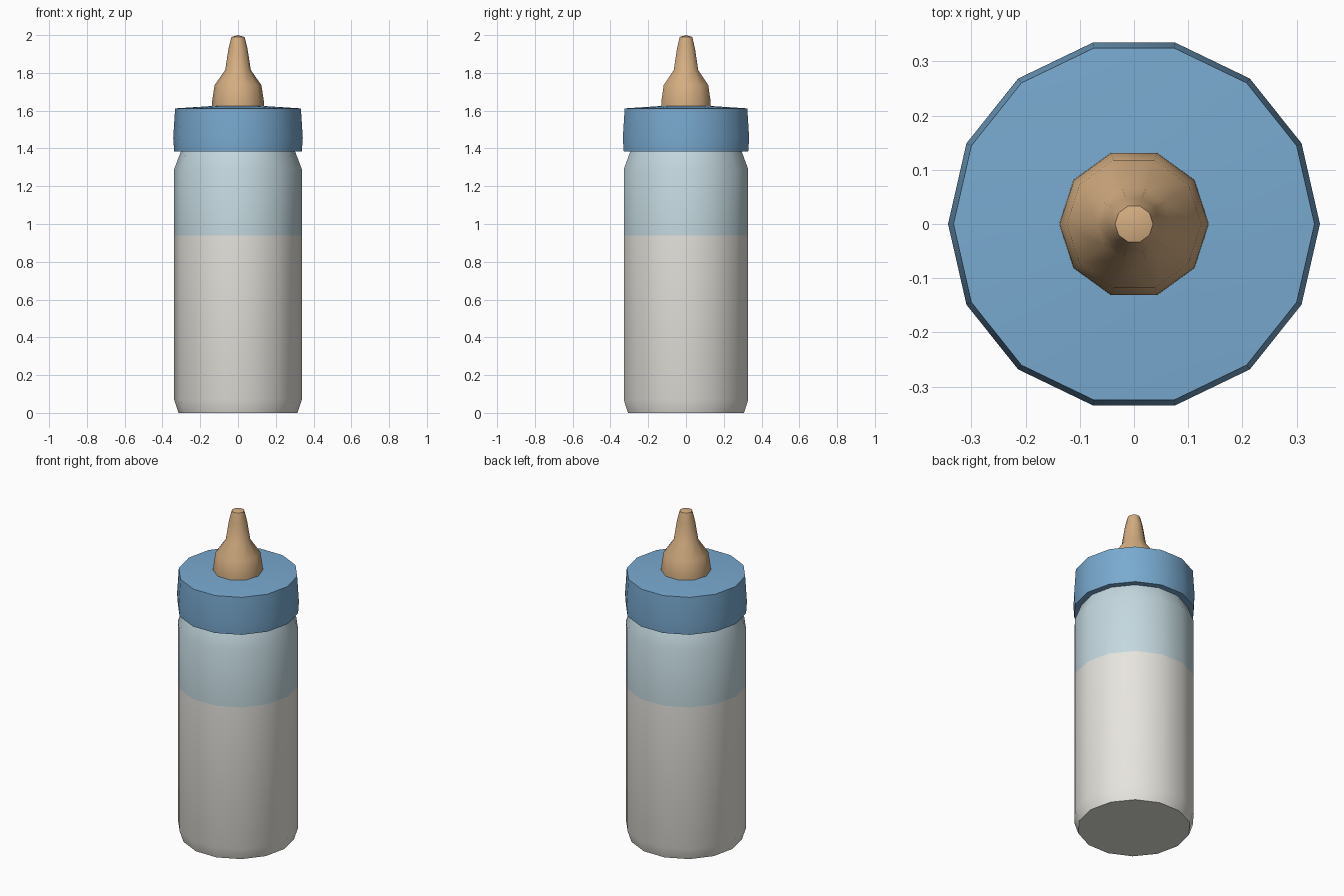
import bpy, bmesh, math

if "Cube" in bpy.data.objects:
    bpy.data.objects.remove(bpy.data.objects["Cube"])


def material(name, rgb):
    m = bpy.data.materials.new(name)
    m.diffuse_color = (*rgb, 1)
    m.use_nodes = True
    m.node_tree.nodes["Principled BSDF"].inputs["Base Color"].default_value = m.diffuse_color
    return m


def lathe(name, profile, sides, mats, angle, mat_of=lambda i: 0):
    """Spin (radius, z) points about z; radius 0 points become poles, open ends are capped."""
    bm = bmesh.new()
    rings = []
    for r, z in profile:
        if r == 0:
            rings.append([bm.verts.new((0, 0, z))] * sides)
        else:
            rings.append([bm.verts.new((r * math.cos(2 * math.pi * k / sides),
                                        r * math.sin(2 * math.pi * k / sides), z))
                          for k in range(sides)])
    for i, (a, b) in enumerate(zip(rings, rings[1:])):
        for k in range(sides):
            n = (k + 1) % sides
            verts = list(dict.fromkeys((a[k], a[n], b[n], b[k])))
            bm.faces.new(verts).material_index = mat_of(i)
    if profile[0][0] > 0:
        bm.faces.new(rings[0][::-1]).material_index = mat_of(0)
    if profile[-1][0] > 0:
        bm.faces.new(rings[-1]).material_index = mat_of(len(profile) - 2)
    bmesh.ops.recalc_face_normals(bm, faces=bm.faces)
    mesh = bpy.data.meshes.new(name)
    bm.to_mesh(mesh)
    bm.free()
    for m in mats:
        mesh.materials.append(m)
    ob = bpy.data.objects.new(name, mesh)
    bpy.context.collection.objects.link(ob)
    bpy.ops.object.select_all(action='DESELECT')
    ob.select_set(True)
    bpy.context.view_layer.objects.active = ob
    bpy.ops.object.shade_smooth_by_angle(angle=math.radians(angle))
    return ob


milk = material("milk", (0.80, 0.78, 0.73))
clear = material("clear_plastic", (0.55, 0.69, 0.74))
blue = material("blue_plastic", (0.19, 0.40, 0.63))
rubber = material("rubber", (0.66, 0.42, 0.22))

# Bottle body: milk up to z 0.94, clear plastic above
lathe("bottle_body",
      [(0.315, 0), (0.338, 0.07), (0.338, 0.94), (0.338, 1.29), (0.302, 1.385)],
      14, [milk, clear], 35, lambda i: 0 if i < 2 else 1)

# Screw collar with a slightly domed top
lathe("collar",
      [(0.338, 1.385), (0.343, 1.455), (0.333, 1.612), (0.13, 1.625)],
      14, [blue], 35)

# Rubber teat
lathe("teat",
      [(0.138, 1.62), (0.137, 1.65), (0.124, 1.735), (0.068, 1.815),
       (0.05, 1.93), (0.035, 1.99), (0, 2.0)],
      10, [rubber], 50)
